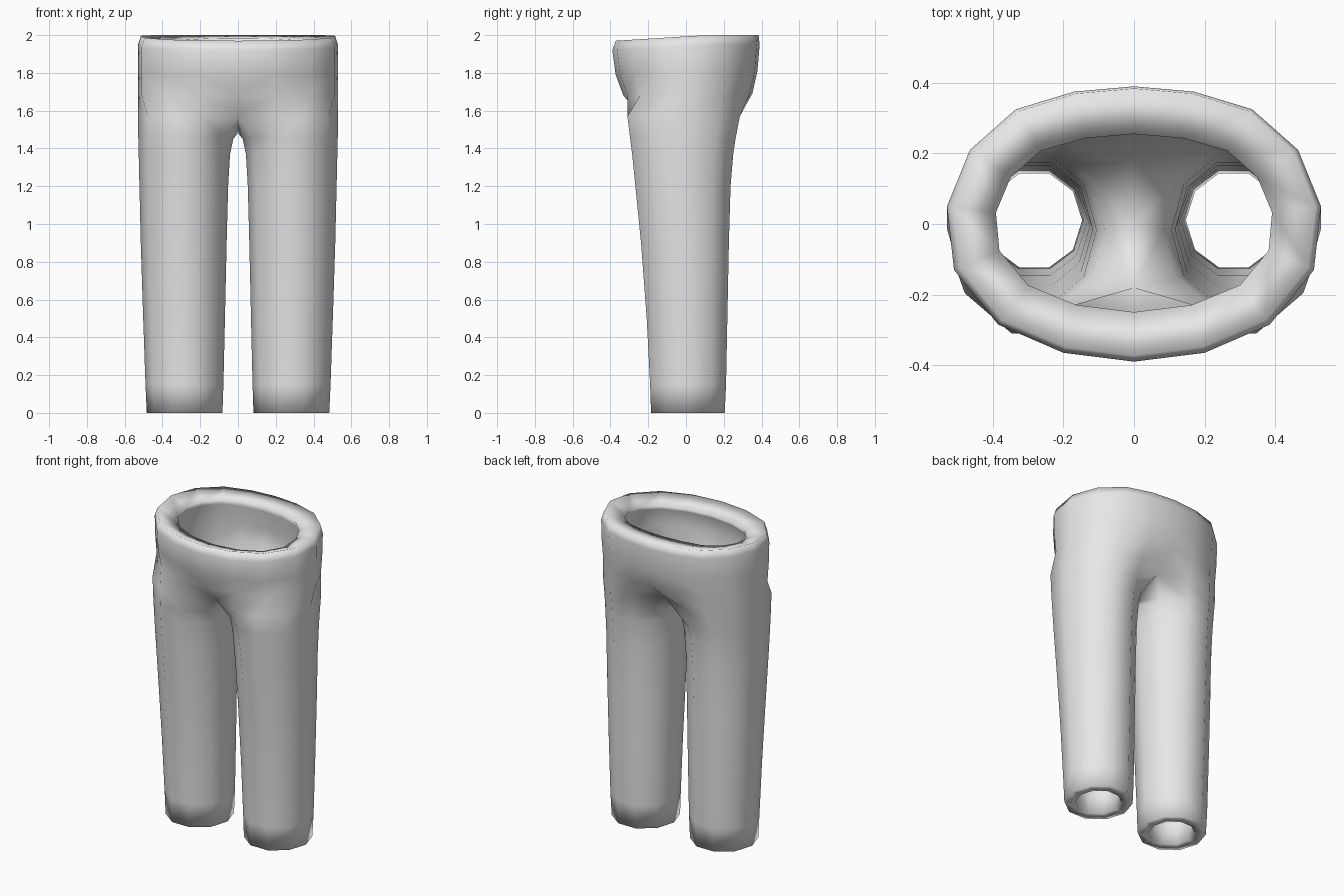
import bpy, bmesh, math

if "Cube" in bpy.data.objects:
    bpy.data.objects.remove(bpy.data.objects["Cube"])

fabric = bpy.data.materials.new("plain_grey")
fabric.diffuse_color = (0.8, 0.8, 0.8, 1)
fabric.use_nodes = True
fabric.node_tree.nodes["Principled BSDF"].inputs["Base Color"].default_value = fabric.diffuse_color

# Right half of the waist outline, from back centre round to front centre
WAIST = [(0, .39), (.17, .375), (.335, .325), (.465, .21), (.53, .05),
         (.51, -.13), (.385, -.285), (.2, -.365), (0, -.39)]

# Waist loops: front z, back z, x scale, front y scale, back y scale
WAIST_LOOPS = [(1.97, 2.0, .97, .955, .985), (1.92, 1.95, 1, 1, 1),
               (1.79, 1.81, 1, .955, .97), (1.68, 1.69, 1, .85, .9)]

# Leg loops: z, inner x, outer x, front y, back y
CROTCH_LOOP = (1.57, 0, .53, -.31, .285)
LEG_LOOPS = [(1.45, .025, .528, -.295, .262), (1.37, .042, .526, -.285, .25),
             (1.2, .052, .522, -.268, .236), (.9, .06, .515, -.238, .227),
             (.5, .069, .502, -.208, .219), (.15, .077, .49, -.19, .212),
             (0, .082, .483, -.185, .205)]


def waist_loop(zf, zb, sx, syf, syb):
    pts = []
    for x, y in WAIST:
        t = min(1, (y + .39) / .5)
        pts.append((x * sx, y * (syb if y > 0 else syf), zf + (zb - zf) * t))
    return pts


def leg_loop(z, x0, x1, y0, y1):
    """Ten-sided loop starting at the inner back and ending at the inner middle."""
    cx, cy, rx, ry = (x0 + x1) / 2, (y0 + y1) / 2, (x1 - x0) / 2, (y1 - y0) / 1.902
    return [(cx + rx * math.cos(a), cy + ry * math.sin(a), z)
            for a in (math.radians(144 - 36 * i) for i in range(10))]


# Crotch loop joins waist and leg: three of its points lie on the centre line
crotch = leg_loop(*CROTCH_LOOP)
crotch[0], crotch[8], crotch[9] = (0, .215, 1.57), (0, -.235, 1.57), (0, .01, 1.48)

bm = bmesh.new()
group = bm.verts.layers.deform.verify()


def add_loop(points, weight):
    verts = [bm.verts.new(p) for p in points]
    for v in verts:
        v[group][0] = weight
    return verts


loops = [add_loop(waist_loop(*w), t) for w, t in zip(WAIST_LOOPS, (1, 1, .8, .6))]
loops.append(add_loop(crotch, .5))
loops += [add_loop(leg_loop(*g), .5) for g in LEG_LOOPS]

# Open strips round the waist, closed strips down the leg
for a, b in zip(loops, loops[1:]):
    count = 8 if len(a) == 9 else 10
    for i in range(count):
        j = (i + 1) % 10
        bm.faces.new((a[i], a[j], b[j], b[i]))
bmesh.ops.recalc_face_normals(bm, faces=bm.faces)
# Make the outermost face point outwards
outer = max(bm.faces, key=lambda f: f.calc_center_median().x)
if outer.normal.x < 0:
    bmesh.ops.reverse_faces(bm, faces=bm.faces)

mesh = bpy.data.meshes.new("trousers")
bm.to_mesh(mesh)
bm.free()
mesh.materials.append(fabric)
mesh.shade_smooth()
trousers = bpy.data.objects.new("trousers", mesh)
bpy.context.collection.objects.link(trousers)
trousers.vertex_groups.new(name="thickness")

# Second leg, then cloth thickness, heavier at the waistband
mirror = trousers.modifiers.new("mirror", 'MIRROR')
mirror.merge_threshold = .001
wall = trousers.modifiers.new("wall", 'SOLIDIFY')
wall.thickness = .13
wall.offset = -1
wall.vertex_group = "thickness"
